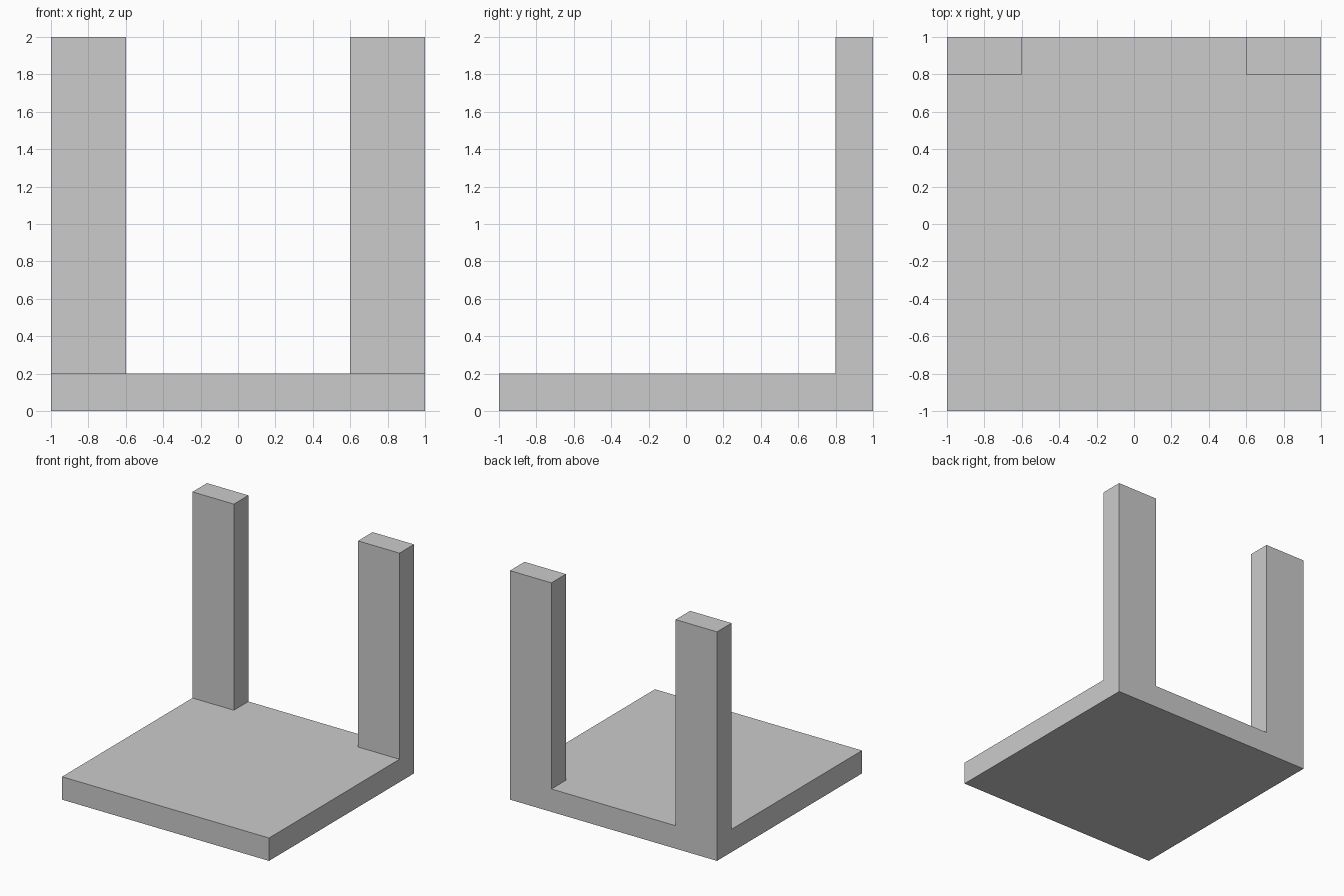
import bpy
import bmesh
import math
from mathutils import Matrix, Vector

if "Cube" in bpy.data.objects:
    bpy.data.objects.remove(bpy.data.objects["Cube"])

SLAB_T = 0.2      # slab thickness
POST_X = 0.6      # inner side of each post
POST_Y = 0.8      # front side of each post
HEIGHT = 2.0

bm = bmesh.new()

# Base slab
bmesh.ops.create_cube(bm, size=1.0, matrix=Matrix.Translation((0, 0, SLAB_T / 2))
                      @ Matrix.Diagonal((2, 2, SLAB_T, 1)))

# Score the slab along the post outlines
for point, normal in (((-POST_X, 0, 0), (1, 0, 0)),
                      ((POST_X, 0, 0), (1, 0, 0)),
                      ((0, POST_Y, 0), (0, 1, 0))):
    bmesh.ops.bisect_plane(bm, geom=bm.verts[:] + bm.edges[:] + bm.faces[:],
                           plane_co=Vector(point), plane_no=Vector(normal))

# Raise the two back corner patches into posts
bm.normal_update()
corners = []
for f in bm.faces:
    c = f.calc_center_median()
    if f.normal.z > 0.9 and abs(c.x) > POST_X and c.y > POST_Y:
        corners.append(f)
raised = bmesh.ops.extrude_discrete_faces(bm, faces=corners)["faces"]
verts = list({v for f in raised for v in f.verts})
bmesh.ops.translate(bm, verts=verts, vec=(0, 0, HEIGHT - SLAB_T))

# Merge coplanar patches into clean flat faces
bmesh.ops.dissolve_limit(bm, angle_limit=math.radians(1),
                         verts=bm.verts[:], edges=bm.edges[:])
bmesh.ops.recalc_face_normals(bm, faces=bm.faces[:])

mesh = bpy.data.meshes.new("base_with_posts")
bm.to_mesh(mesh)
bm.free()
bpy.context.collection.objects.link(bpy.data.objects.new("base_with_posts", mesh))
